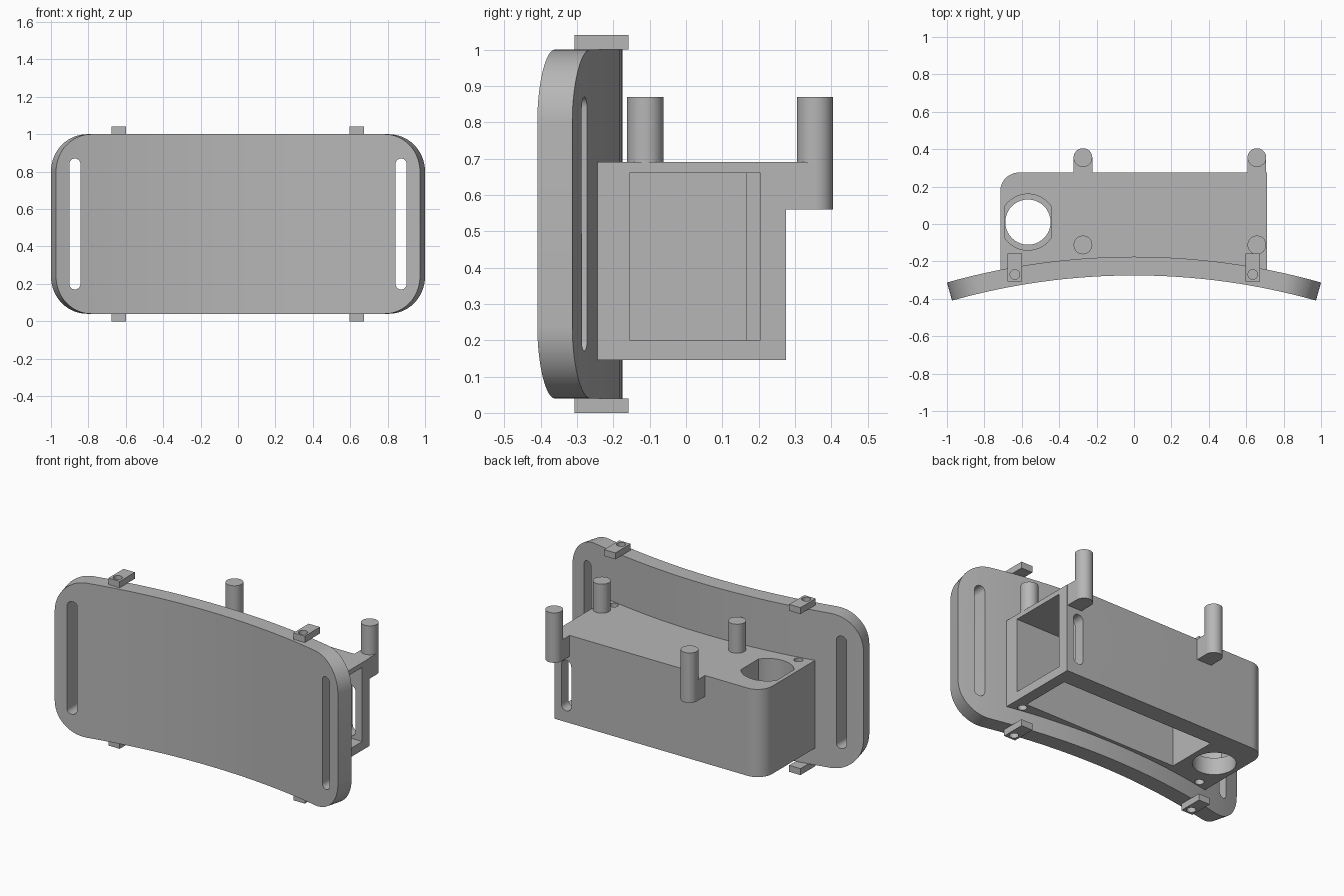
import bpy, bmesh, math

cube = bpy.data.objects.get("Cube")
if cube:
    bpy.data.objects.remove(cube, do_unlink=True)

grey = bpy.data.materials.new("plain grey")
grey.use_nodes = True
COLOUR = (0.47, 0.47, 0.47, 1)
grey.diffuse_color = COLOUR
grey.node_tree.nodes["Principled BSDF"].inputs["Base Color"].default_value = COLOUR

# Shared arc of the curved plate
YC, R_BACK, THICK = -3.865, 3.69, 0.10


def arc(cx, cy, r, a0, a1, n):
    """Points along an arc, angles in degrees."""
    return [(cx + r * math.cos(math.radians(a0 + (a1 - a0) * i / n)),
             cy + r * math.sin(math.radians(a0 + (a1 - a0) * i / n))) for i in range(n + 1)]


def circle(cx, cy, r, n=40):
    return arc(cx, cy, r, 0, 360, n)[:-1]


def rect(x0, x1, y0, y1):
    return [(x0, y0), (x1, y0), (x1, y1), (x0, y1)]


def slot(cx, half_width, z0, z1):
    """Upright slot outline with round ends."""
    return (arc(cx, z1 - half_width, half_width, 0, 180, 12)
            + arc(cx, z0 + half_width, half_width, 180, 360, 12))


def finish(name, bm):
    bmesh.ops.recalc_face_normals(bm, faces=bm.faces)
    me = bpy.data.meshes.new(name)
    bm.to_mesh(me)
    bm.free()
    ob = bpy.data.objects.new(name, me)
    bpy.context.collection.objects.link(ob)
    me.materials.append(grey)
    return ob


def extrude(points, lo, hi, axis="z"):
    """Bmesh prism of an outline; axis y takes the outline as (x, z)."""
    bm = bmesh.new()
    place = (lambda p, h: (p[0], p[1], h)) if axis == "z" else (lambda p, h: (p[0], h, p[1]))
    face = bm.faces.new([bm.verts.new(place(p, lo)) for p in points])
    new = bmesh.ops.extrude_face_region(bm, geom=[face])["geom"]
    shift = (0, 0, hi - lo) if axis == "z" else (0, hi - lo, 0)
    bmesh.ops.translate(bm, vec=shift, verts=[v for v in new if isinstance(v, bmesh.types.BMVert)])
    return bm


def prism(name, points, lo, hi, axis="z"):
    return finish(name, extrude(points, lo, hi, axis))


def activate(ob):
    bpy.ops.object.select_all(action="DESELECT")
    ob.select_set(True)
    bpy.context.view_layer.objects.active = ob


def cut(ob, *args):
    """Subtract a prism from an object."""
    cutter = prism("cutter", *args)
    cutter.hide_render = True
    mod = ob.modifiers.new("cut", "BOOLEAN")
    mod.operation, mod.solver, mod.object = "DIFFERENCE", "EXACT", cutter
    activate(ob)
    bpy.ops.object.modifier_apply(modifier=mod.name)
    bpy.data.objects.remove(cutter, do_unlink=True)


def smooth(ob):
    activate(ob)
    bpy.ops.object.shade_smooth_by_angle(angle=math.radians(30))


# Curved plate: rounded slab sliced into strips, then bent around the arc
half = R_BACK * math.asin(1 / R_BACK)
z0, z1, rad = 0.04, 1.0, 0.20
outline = (arc(half - rad, z1 - rad, rad, 0, 90, 14) + arc(-half + rad, z1 - rad, rad, 90, 180, 14)
           + arc(-half + rad, z0 + rad, rad, 180, 270, 14) + arc(half - rad, z0 + rad, rad, 270, 360, 14))
bm = extrude(outline, -THICK, 0, "y")
for i in range(1, 32):
    bmesh.ops.bisect_plane(bm, geom=bm.verts[:] + bm.edges[:] + bm.faces[:],
                           plane_co=(-half + 2 * half * i / 32, 0, 0), plane_no=(1, 0, 0))
for v in bm.verts:
    a, r = v.co.x / R_BACK, R_BACK + v.co.y
    v.co.x, v.co.y = r * math.sin(a), YC + r * math.cos(a)
plate = finish("curved_plate", bm)
for s in (-1, 1):
    cut(plate, slot(s * 0.872, 0.03, 0.17, 0.87), -0.6, 0.0, "y")
smooth(plate)

# Housing: front follows the plate, one back corner is rounded
xl, xr, yb = -0.715, 0.71, 0.275
front = []
for i in range(17):
    x = xl + (xr - xl) * i / 16
    front.append((x, YC + math.sqrt((R_BACK - 0.03) ** 2 - x * x)))
body = front + [(xr, yb)] + arc(xl + 0.1, yb - 0.1, 0.1, 90, 180, 12)
housing = prism("housing", body, 0.145, 0.69)

# Main cavity open below, and the end window with its wider recess
cut(housing, rect(-0.41, 0.64, -0.155, 0.165), 0.10, 0.66)
cut(housing, rect(0.58, 0.80, -0.155, 0.205), 0.20, 0.66)
cut(housing, slot(0.63, 0.034, 0.215, 0.53), 0.15, 0.40, "y")

# Round through hole with a wider flat-sided pocket above
hx, hy = -0.567, 0.01
cut(housing, circle(hx, hy, 0.121), 0.10, 0.80)
flat = 0.123
cut_angle = math.degrees(math.acos(flat / 0.15))
pocket = (arc(hx, hy, 0.15, cut_angle, 180 - cut_angle, 20)
          + arc(hx, hy, 0.15, 180 + cut_angle, 360 - cut_angle, 20))
cut(housing, pocket, 0.25, 0.80)

# Screw holes beside the plate
for s in (-1, 1):
    cut(housing, circle(s * 0.635, -0.198, 0.026, 24), 0.10, 0.80)
smooth(housing)

# Posts: front pair stands on the housing, back pair on side brackets
for side, x in (("right", -0.273), ("left", 0.657)):
    smooth(prism(f"front_post_{side}", circle(x, -0.112, 0.05), 0.68, 0.87))
    smooth(prism(f"back_post_{side}", circle(x, 0.355, 0.05), 0.56, 0.87))
    smooth(prism(f"post_bracket_{side}", rect(x - 0.05, x + 0.05, 0.265, 0.355), 0.56, 0.69))

# Small drilled tabs above and below the plate
for side, x in (("right", -0.637), ("left", 0.635)):
    for level, lo in (("lower", 0.0), ("upper", 1.0)):
        tab = prism(f"{level}_tab_{side}", rect(x - 0.039, x + 0.039, -0.307, -0.158), lo, lo + 0.04)
        cut(tab, circle(x, -0.27, 0.026, 24), lo - 0.02, lo + 0.06)
        smooth(tab)
